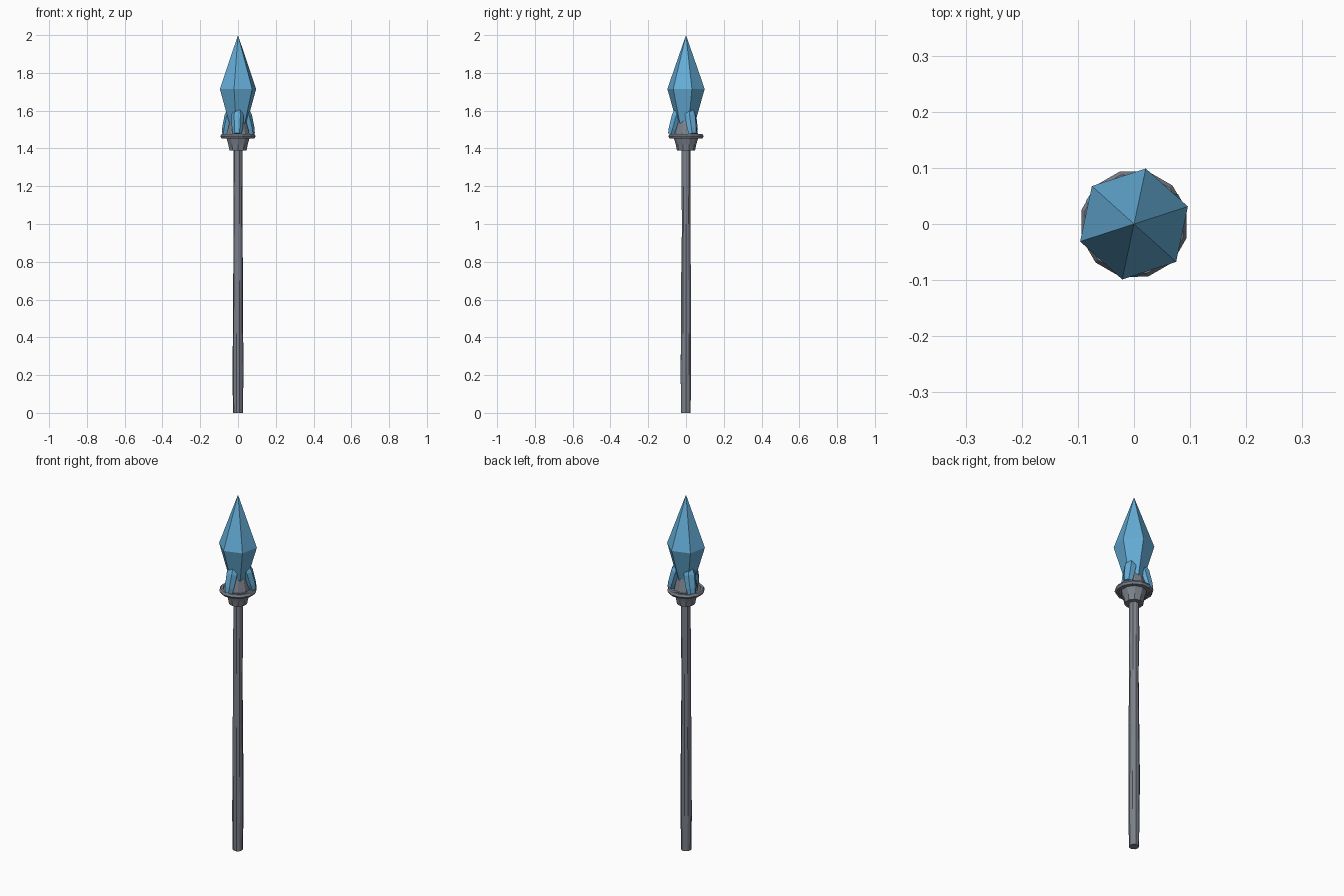
import bpy, bmesh, random
from math import sin, cos, radians, pi
from mathutils import Matrix, Vector

if "Cube" in bpy.data.objects:
    bpy.data.objects.remove(bpy.data.objects["Cube"])

random.seed(4)


def material(name, colour):
    m = bpy.data.materials.new(name)
    m.diffuse_color = colour
    m.use_nodes = True
    m.node_tree.nodes["Principled BSDF"].inputs["Base Color"].default_value = m.diffuse_color
    return m


crystal_blue = material("crystal_blue", (0.13, 0.42, 0.68, 1))
steel = material("dark_steel", (0.20, 0.22, 0.26, 1))


def lathe(name, rings, sides, mat, turn=0.0, jitter=0.0, scale_y=1.0):
    """Stack flat-shaded polygon rings of (radius, z); radius 0 makes a point."""
    bm = bmesh.new()
    loops = []
    for r, z in rings:
        if r == 0:
            loops.append([bm.verts.new((0, 0, z))])
            continue
        loop = []
        for i in range(sides):
            a = radians(turn) + 2 * pi * i / sides
            rr = r + random.uniform(-jitter, jitter)
            loop.append(bm.verts.new((rr * cos(a), rr * sin(a) * scale_y, z)))
        loops.append(loop)
    for lo, hi in zip(loops, loops[1:]):
        for i in range(sides):
            j = (i + 1) % sides
            if len(lo) == 1:
                bm.faces.new((lo[0], hi[j], hi[i]))
            elif len(hi) == 1:
                bm.faces.new((lo[i], lo[j], hi[0]))
            else:
                bm.faces.new((lo[i], lo[j], hi[j], hi[i]))
    for end in (loops[0], loops[-1]):
        if len(end) > 1:
            bm.faces.new(end)
    bmesh.ops.recalc_face_normals(bm, faces=bm.faces)
    me = bpy.data.meshes.new(name)
    bm.to_mesh(me)
    bm.free()
    me.materials.append(mat)
    ob = bpy.data.objects.new(name, me)
    bpy.context.collection.objects.link(ob)
    return ob


# Slightly uneven shaft
lathe("shaft", [(0.026, 0), (0.029, 0.2), (0.028, 0.42), (0.026, 0.7),
                (0.024, 1.0), (0.025, 1.2), (0.024, 1.41)],
      10, steel, jitter=0.0015)

# Flared collar whose upper cone holds the crystal
lathe("collar", [(0.048, 1.39), (0.054, 1.42), (0.066, 1.46),
                 (0.063, 1.48), (0.044, 1.55)], 10, steel, turn=18)

# Thin rim around the collar
bpy.ops.mesh.primitive_torus_add(major_segments=12, minor_segments=6,
                                 major_radius=0.084, minor_radius=0.013,
                                 location=(0, 0, 1.465), rotation=(0, 0, radians(15)))
rim = bpy.context.object
rim.name = "rim"
rim.data.materials.append(steel)
lathe("rim_plate", [(0.084, 1.457), (0.084, 1.472)], 12, steel, turn=15)

# Main six-sided crystal
lathe("main_crystal", [(0.038, 1.50), (0.062, 1.58), (0.101, 1.715), (0, 2.0)],
      6, crystal_blue, turn=18)

# Three small shards leaning in against the main crystal
for n, angle in enumerate((-93, 27, 147)):
    shard = lathe(f"shard_{n + 1}", [(0.023, 0), (0.029, 0.03), (0.033, 0.10), (0.024, 0.132)],
                  6, crystal_blue, turn=30)
    shard.matrix_world = (Matrix.Rotation(radians(angle), 4, 'Z')
                          @ Matrix.Translation(Vector((0.078, 0, 1.476)))
                          @ Matrix.Rotation(radians(-16), 4, 'Y')
                          @ Matrix.Diagonal((0.85, 1, 1, 1)))
